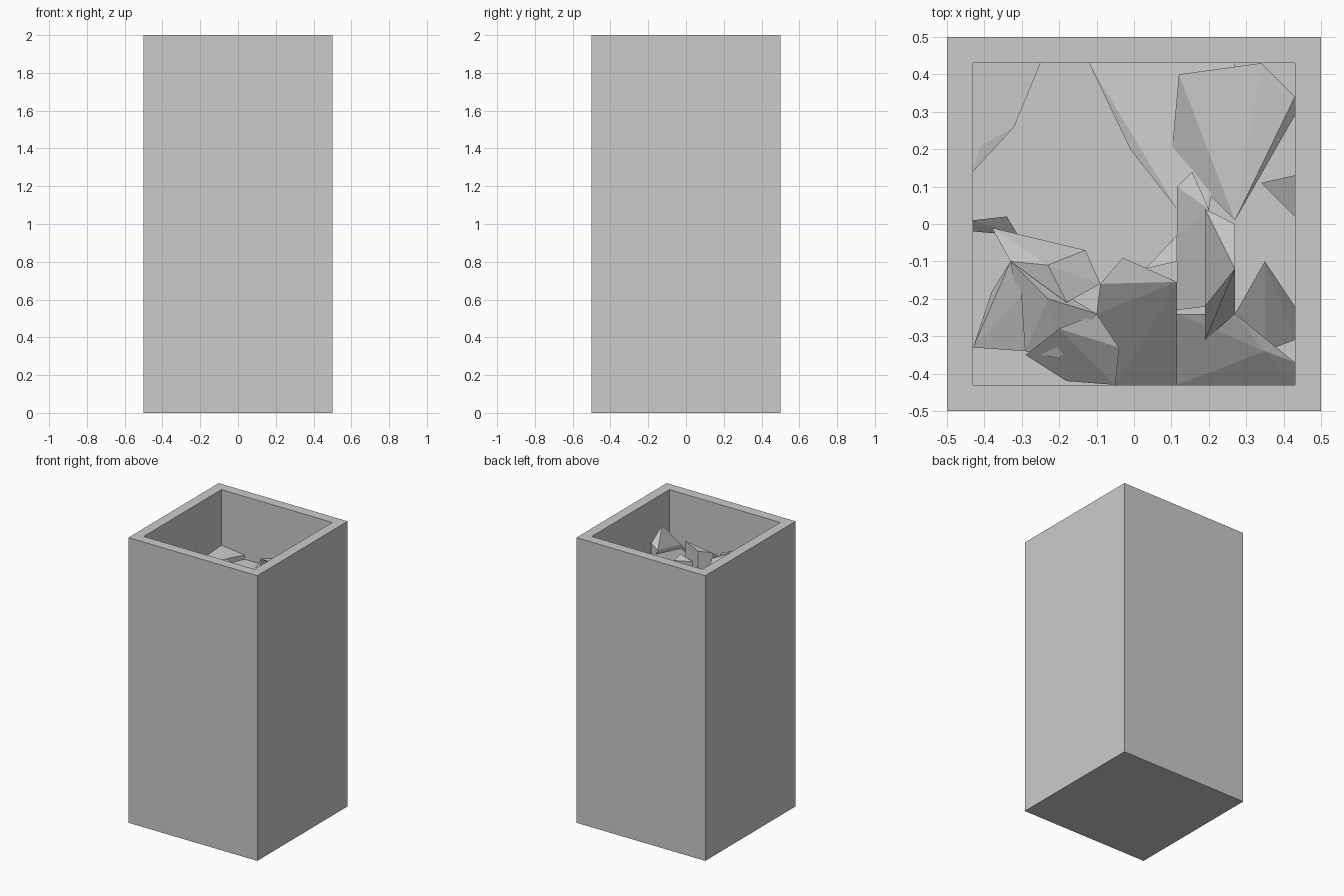
import bpy, bmesh

if "Cube" in bpy.data.objects:
    bpy.data.objects.remove(bpy.data.objects["Cube"])

FILL = 1.56  # level of the flat filling inside the open box


def finish(name, bm):
    bmesh.ops.recalc_face_normals(bm, faces=bm.faces[:])
    mesh = bpy.data.meshes.new(name)
    bm.to_mesh(mesh)
    bm.free()
    ob = bpy.data.objects.new(name, mesh)
    bpy.context.collection.objects.link(ob)
    return ob


def shard(name, points):
    """Faceted lump: convex hull of its crest points and their footprint."""
    bm = bmesh.new()
    for x, y, z in points:
        bm.verts.new((x, y, z))
        bm.verts.new((x, y, FILL - 0.02))
    res = bmesh.ops.convex_hull(bm, input=bm.verts[:])
    junk = [v for v in bm.verts if not v.link_faces]
    bmesh.ops.delete(bm, geom=junk, context='VERTS')
    bmesh.ops.dissolve_limit(bm, angle_limit=0.01, verts=bm.verts[:], edges=bm.edges[:])
    return finish(name, bm)


# Tall open box: inset the top face and sink it to the fill level
bm = bmesh.new()
bmesh.ops.create_cube(bm, size=1)
for v in bm.verts:
    v.co.z = 2 if v.co.z > 0 else 0
bm.faces.ensure_lookup_table()
top = max(bm.faces, key=lambda f: f.calc_center_median().z)
bmesh.ops.inset_region(bm, faces=[top], thickness=0.07, use_even_offset=True)
for v in top.verts:
    v.co.z = 2
new = bmesh.ops.extrude_face_region(bm, geom=[top])
for g in new['geom']:
    if isinstance(g, bmesh.types.BMVert):
        g.co.z = FILL
if top.is_valid:
    bmesh.ops.delete(bm, geom=[top], context='FACES_ONLY')
finish("bin_body", bm)

# Slabs along the back wall
shard("back_slab", [(-.12, .43, 1.6), (-.01, .2, 1.63), (.115, .04, 1.68),
                    (.2, .04, 1.7), (.27, .43, 1.7)])
shard("right_slab", [(.12, .4, 1.73), (.1, .18, 1.66), (.34, .43, 1.73),
                     (.43, .34, 1.72), (.43, .29, 1.7), (.27, .01, 1.72)])
shard("back_corner_chip", [(-.43, .14, 1.59), (-.41, .21, 1.6), (-.32, .26, 1.6),
                           (-.25, .43, 1.59), (-.43, .43, 1.61)])
shard("right_chip", [(.43, .02, 1.6), (.34, .11, 1.63), (.43, .13, 1.65)])

# Upright pieces on the right
shard("tall_ridge", [(.19, .04, 1.82), (.27, 0, 1.83), (.27, -.12, 1.91),
                     (.27, -.24, 1.72), (.19, -.31, 1.66), (.19, -.22, 1.76)])
shard("ridge_side", [(.115, -.03, 1.72), (.115, .1, 1.73), (.155, .14, 1.74),
                     (.2, .04, 1.8), (.115, -.23, 1.68), (.2, -.22, 1.74)])
shard("right_cone", [(.35, -.1, 1.78), (.27, -.24, 1.66), (.35, -.34, 1.62),
                     (.43, -.31, 1.62), (.43, -.22, 1.66)])
shard("front_right_block", [(.115, -.24, 1.7), (.27, -.24, 1.7), (.35, -.34, 1.65),
                            (.43, -.37, 1.62), (.43, -.43, 1.57), (.115, -.43, 1.57)])

# Centre and left heap
shard("centre_block", [(-.03, -.09, 1.82), (.115, -.155, 1.83), (.115, -.43, 1.58),
                       (-.05, -.43, 1.58), (-.09, -.16, 1.8), (-.1, -.24, 1.74)])
shard("centre_chip", [(.03, -.12, 1.72), (.115, -.03, 1.74), (.115, -.1, 1.76)])
shard("heap_back", [(-.38, -.01, 1.69), (-.13, -.07, 1.75), (-.33, -.1, 1.8),
                    (-.23, -.11, 1.82), (-.18, -.21, 1.8), (-.09, -.16, 1.76)])
shard("heap_middle", [(-.23, -.2, 1.82), (-.1, -.24, 1.76), (-.2, -.36, 1.74),
                      (-.29, -.34, 1.72), (-.33, -.1, 1.79)])
shard("heap_left", [(-.33, -.1, 1.78), (-.38, -.18, 1.7), (-.43, -.33, 1.66),
                    (-.29, -.34, 1.73), (-.3, -.19, 1.78)])
shard("heap_front", [(-.2, -.28, 1.8), (-.1, -.24, 1.75), (-.04, -.33, 1.72),
                     (-.05, -.43, 1.66), (-.18, -.42, 1.68), (-.29, -.35, 1.72)])
shard("left_chip", [(-.43, .01, 1.66), (-.34, .02, 1.67), (-.31, -.03, 1.63),
                    (-.43, -.02, 1.63)])
